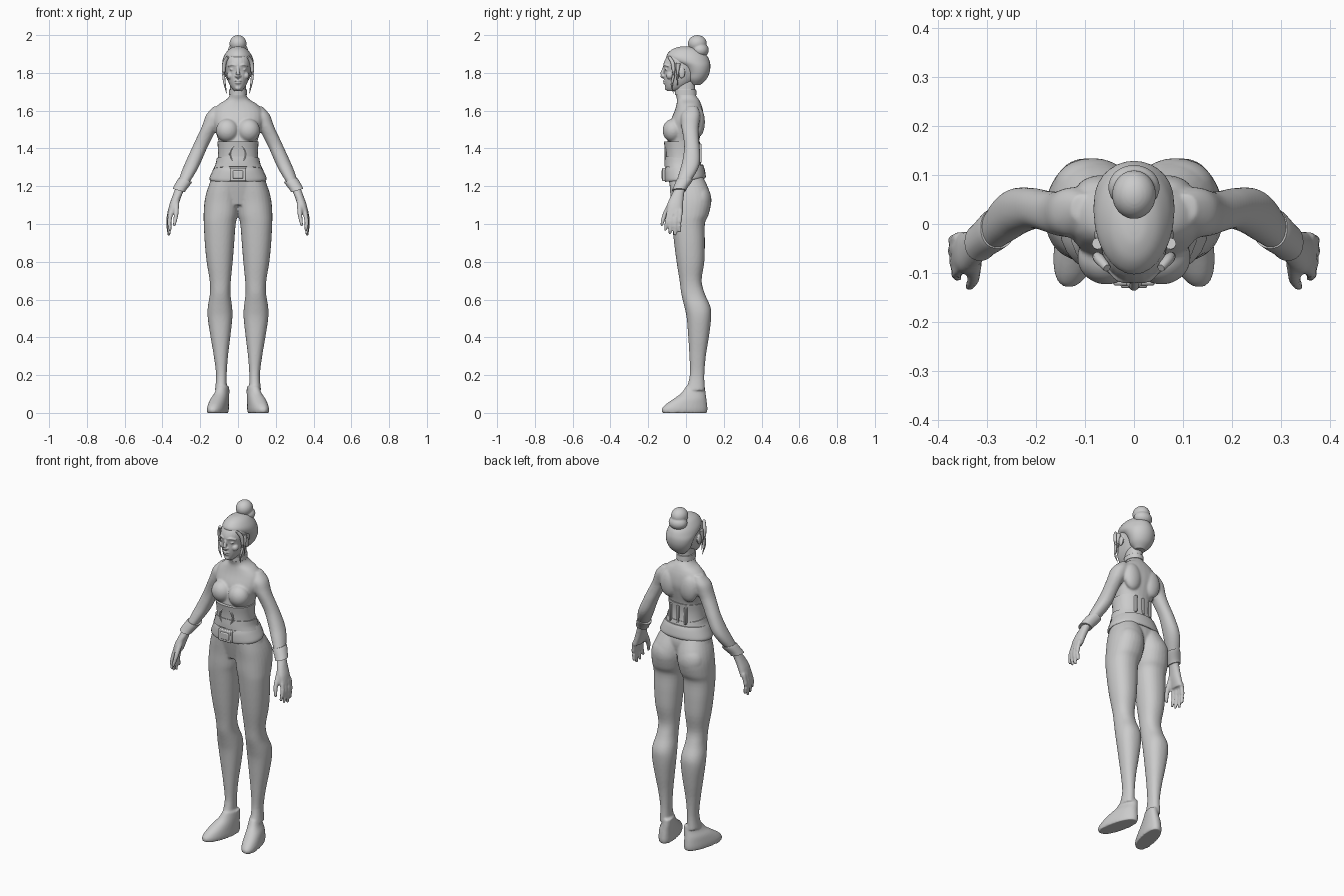
import bpy, bmesh, math
from mathutils import Vector, Matrix


def spline(rows, steps):
    """Smoothly interpolate rows of numbers (Catmull-Rom)."""
    out = []
    for i in range(len(rows) - 1):
        p = [rows[max(0, min(len(rows) - 1, i + k))] for k in (-1, 0, 1, 2)]
        for s in range(steps):
            t = s / steps
            out.append([0.5 * (2 * b + (c - a) * t + (2 * a - 5 * b + 4 * c - d) * t * t
                               + (3 * b - a - 3 * c + d) * t ** 3) for a, b, c, d in zip(*p)])
    return out + [list(rows[-1])]


def skin(bm, rings):
    vs = [[bm.verts.new(p) for p in r] for r in rings]
    n = len(vs[0])
    for a, b in zip(vs, vs[1:]):
        for i in range(n):
            bm.faces.new((a[i], a[(i + 1) % n], b[(i + 1) % n], b[i]))
    bm.faces.new(vs[0])
    bm.faces.new(vs[-1])


def loft(bm, rows, side=1, steps=4, n=28, p=0.9, warp=None):
    """Rows of (z, x_in, x_out, y_front, y_back) become horizontal rings."""
    rings = []
    for z, x0, x1, y0, y1 in spline(rows, steps):
        ring = []
        for i in range(n):
            c, s = math.cos(math.tau * i / n), math.sin(math.tau * i / n)
            v = Vector(((x0 + x1) / 2 + (x1 - x0) / 2 * math.copysign(abs(c) ** p, c),
                        (y0 + y1) / 2 + (y1 - y0) / 2 * math.copysign(abs(s) ** p, s), z))
            if warp:
                v = warp(v)
            ring.append((v.x * side, v.y, v.z))
        rings.append(ring)
    skin(bm, rings)


def centred(rows, grow=0):
    return [(z, -r - grow, r + grow, f - grow, b + grow) for z, r, f, b in rows]


def blob(bm, loc, size, side=1):
    m = Matrix.Translation((loc[0] * side, loc[1], loc[2])) @ Matrix.Diagonal((*size, 1))
    bmesh.ops.create_uvsphere(bm, u_segments=24, v_segments=16, radius=1, matrix=m)


def tube(bm, pts, side=1, n=10):
    """Points of (x, y, z, radius)."""
    path = spline(pts, 4)
    rings = []
    for i, (x, y, z, r) in enumerate(path):
        a, b = path[max(0, i - 1)], path[min(len(path) - 1, i + 1)]
        q = Vector((b[0] - a[0], b[1] - a[1], b[2] - a[2])).to_track_quat('Z', 'Y')
        rings.append([])
        for k in range(n):
            w = math.tau * k / n
            v = Vector((x, y, z)) + q @ Vector((r * math.cos(w), r * math.sin(w), 0))
            rings[-1].append((v.x * side, v.y, v.z))
    skin(bm, rings)


def box(bm, loc, size):
    bmesh.ops.create_cube(bm, size=1, matrix=Matrix.Translation(loc) @ Matrix.Diagonal((*size, 1)))


def finish(bm, name, voxel=0, bevel=0):
    bmesh.ops.recalc_face_normals(bm, faces=bm.faces)
    me = bpy.data.meshes.new(name)
    bm.to_mesh(me)
    bm.free()
    ob = bpy.data.objects.new(name, me)
    bpy.context.collection.objects.link(ob)
    bpy.ops.object.select_all(action='DESELECT')
    bpy.context.view_layer.objects.active = ob
    ob.select_set(True)
    bpy.ops.object.shade_smooth_by_angle(angle=math.radians(40))
    if voxel:
        rm = ob.modifiers.new("fuse", 'REMESH')
        rm.mode, rm.voxel_size, rm.use_smooth_shade = 'VOXEL', voxel, True
        sm = ob.modifiers.new("relax", 'SMOOTH')
        sm.factor, sm.iterations = 0.5, 4
    if bevel:
        bv = ob.modifiers.new("bevel", 'BEVEL')
        bv.width, bv.segments = bevel, 2
    return ob


# body: torso, arms, hands, legs and feet fused into one skin
torso = [(1.10, .12, -.06, .08), (1.2, .15, -.085, .10), (1.26, .135, -.095, .09),
         (1.32, .106, -.10, .07), (1.38, .098, -.10, .062), (1.44, .104, -.098, .07),
         (1.5, .122, -.09, .084), (1.55, .135, -.08, .094), (1.6, .13, -.06, .09),
         (1.635, .10, -.05, .08), (1.66, .06, -.048, .068), (1.69, .043, -.055, .05),
         (1.76, .042, -.055, .05)]
leg = [(1.25, -.01, .135, -.09, .09), (1.18, -.01, .163, -.085, .122), (1.12, -.008, .177, -.08, .134),
       (1.05, .0, .182, -.078, .12), (1.0, .012, .181, -.074, .10), (.9, .02, .176, -.063, .10),
       (.8, .028, .166, -.05, .097), (.7, .038, .15, -.034, .083), (.63, .04, .149, -.025, .10),
       (.56, .031, .16, -.008, .13), (.5, .03, .16, .004, .133), (.4, .041, .145, .012, .121),
       (.3, .053, .128, .018, .105), (.2, .06, .116, .02, .097), (.12, .058, .122, .0, .1)]
foot = [(.14, .06, .12, .0, .1), (.105, .058, .13, -.025, .104), (.075, .057, .145, -.065, .108),
        (.045, .056, .152, -.108, .112), (.02, .055, .155, -.129, .114), (0, .057, .153, -.126, .111)]
arm = [(1.622, .08, .128, .005, .06), (1.58, .07, .167, -.025, .075), (1.53, .09, .186, -.026, .07),
       (1.5, .113, .198, -.022, .066), (1.45, .14, .222, -.013, .068), (1.4, .165, .245, -.01, .073),
       (1.33, .195, .277, -.02, .074), (1.28, .22, .298, -.034, .058), (1.22, .257, .318, -.052, .02),
       (1.18, .285, .335, -.064, -.005), (1.14, .302, .35, -.085, -.012), (1.1, .316, .364, -.1, -.015),
       (1.055, .335, .373, -.1, -.016)]
fingers = [(.352, -.088, -.11, .965), (.356, -.068, -.085, .945), (.359, -.047, -.058, .938),
           (.358, -.028, -.033, .955)]
bm = bmesh.new()
loft(bm, centred(torso))
for s in (1, -1):
    loft(bm, leg, s)
    loft(bm, foot, s, warp=lambda v: Vector((v.x - .22 * v.y, v.y, v.z)))
    loft(bm, arm, s)
    blob(bm, (.056, -.068, 1.495), (.06, .056, .062), s)
    blob(bm, (.085, .075, 1.125), (.08, .06, .085), s)
    blob(bm, (.065, .065, 1.54), (.055, .035, .08), s)
    for x, y, y2, z2 in fingers:
        tube(bm, [(x, y, 1.075, .012), (x + .011, (y + y2) / 2 - .003, 1.01, .012),
                  (x + .006, y2, z2, .008)], s)
    tube(bm, [(.325, -.075, 1.12, .015), (.328, -.112, 1.05, .013), (.338, -.13, .99, .008)], s)
finish(bm, "body", voxel=.006)

# head with facial features
face = [(1.703, .018, -.098, -.05), (1.72, .034, -.108, -.01), (1.745, .048, -.114, .03),
        (1.775, .058, -.117, .06), (1.81, .066, -.116, .08), (1.845, .07, -.12, .09),
        (1.885, .066, -.102, .08), (1.925, .04, -.06, .06)]
bm = bmesh.new()
loft(bm, centred(face))
tube(bm, [(0, -.112, 1.84, .006), (0, -.122, 1.81, .009), (0, -.127, 1.787, .011), (0, -.114, 1.777, .009)])
blob(bm, (0, -.114, 1.757), (.02, .009, .005))
blob(bm, (0, -.112, 1.746), (.017, .009, .005))
blob(bm, (0, -.103, 1.72), (.016, .01, .012))
for s in (1, -1):
    tube(bm, [(.01, -.115, 1.838, .006), (.032, -.112, 1.844, .006), (.052, -.092, 1.835, .005)], s)
    blob(bm, (.03, -.104, 1.818), (.014, .008, .007), s)
    blob(bm, (.01, -.119, 1.783), (.008, .009, .006), s)
    blob(bm, (.04, -.085, 1.785), (.02, .02, .02), s)
    blob(bm, (.073, -.022, 1.80), (.008, .017, .03), s)
finish(bm, "head", voxel=.003)

# hair cap, bun and loose strands
hair = [(1.735, .03, .03, .075), (1.765, .058, .005, .107), (1.80, .073, -.002, .124),
        (1.835, .081, -.03, .129), (1.862, .082, -.085, .125), (1.89, .074, -.103, .112),
        (1.92, .053, -.08, .082), (1.936, .028, -.045, .045), (1.94, .008, -.015, .01)]
bm = bmesh.new()
loft(bm, centred(hair), p=1)
for s in (1, -1):
    tube(bm, [(.055, -.09, 1.885, .008), (.072, -.07, 1.85, .011), (.076, -.066, 1.79, .008),
              (.07, -.075, 1.74, .006), (.06, -.066, 1.69, .001)], s)
    tube(bm, [(.074, -.04, 1.85, .012), (.076, -.045, 1.80, .007), (.073, -.045, 1.73, .001)], s)
finish(bm, "hair")
bm = bmesh.new()
blob(bm, (0, .075, 1.92), (.053, .046, .04))
blob(bm, (0, .06, 1.955), (.045, .05, .045))
finish(bm, "hair_bun", voxel=.004)

# choker
bm = bmesh.new()
loft(bm, centred([(1.682, .045, -.056, .053), (1.712, .044, -.057, .051)], .003), steps=1)
finish(bm, "choker", bevel=.002)

# corset in two overlapping layers, with front ring and back lacing bars
bm = bmesh.new()
loft(bm, centred([(1.29, .118, -.105, .08), (1.34, .104, -.105, .07), (1.39, .102, -.107, .066),
                  (1.437, .106, -.114, .07)], .004))
loft(bm, centred([(1.29, .123, -.108, .085), (1.315, .112, -.108, .077), (1.345, .106, -.106, .07)], .007),
     warp=lambda v: v + Vector((0, 0, -.12 * v.y)))
finish(bm, "corset")
bm = bmesh.new()
tube(bm, [(.042 * math.cos(a), -.108, 1.37 + .048 * math.sin(a), .005)
          for a in [math.tau * i / 16 for i in range(17)]], n=6)
finish(bm, "corset_ring")
bm = bmesh.new()
for x in (-.05, 0, .05):
    box(bm, (x, .074, 1.375), (.012, .018, .10))
finish(bm, "back_lacing", bevel=.003)

# belt and buckle
bm = bmesh.new()
loft(bm, centred([(1.232, .146, -.108, .098), (1.245, .149, -.113, .103), (1.285, .132, -.114, .096),
                  (1.307, .121, -.11, .088)], .002), warp=lambda v: v + Vector((0, 0, .08 * v.y)))
finish(bm, "belt")
bm = bmesh.new()
box(bm, (0, -.115, 1.262), (.085, .022, .07))
box(bm, (0, -.122, 1.262), (.055, .018, .042))
finish(bm, "buckle", bevel=.005)

# wrist cuffs
for s, name in ((1, "left_cuff"), (-1, "right_cuff")):
    bm = bmesh.new()
    loft(bm, [(1.238, .243, .313, -.05, .035), (1.225, .25, .321, -.055, .029),
              (1.19, .272, .338, -.067, .008), (1.172, .282, .346, -.075, .0)], s,
         warp=lambda v: v + Vector((0, 0, .3 * (v.x - .295))))
    finish(bm, name)
